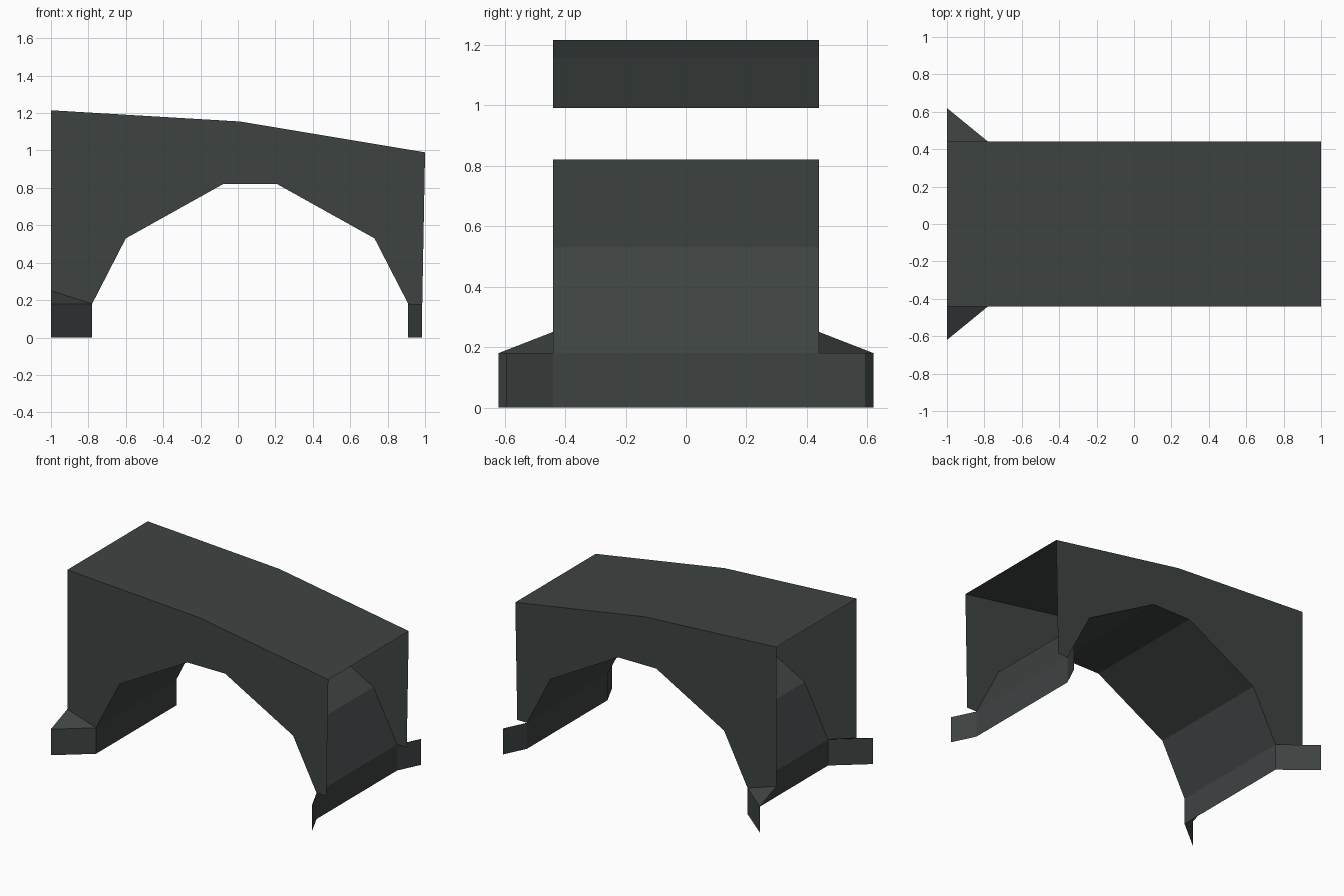
import bpy
import bmesh

cube = bpy.data.objects.get("Cube")
if cube:
    bpy.data.objects.remove(cube, do_unlink=True)

HALF = 0.44      # half width of the bridge
SPRING = 0.18    # height where the arch starts to curve

stone = bpy.data.materials.new("dark_grey_stone")
stone.use_nodes = True
colour = (0.048, 0.057, 0.055, 1)
stone.diffuse_color = colour
bsdf = next(n for n in stone.node_tree.nodes if n.type == "BSDF_PRINCIPLED")
bsdf.inputs["Base Color"].default_value = colour
bsdf.inputs["Roughness"].default_value = 0.8


def make_part(name, faces):
    """Build one open sheet from lists of corner points."""
    bm = bmesh.new()
    for corners in faces:
        bm.faces.new([bm.verts.new(c) for c in corners])
    bmesh.ops.remove_doubles(bm, verts=bm.verts, dist=0.0001)
    mesh = bpy.data.meshes.new(name)
    bm.to_mesh(mesh)
    bm.free()
    mesh.materials.append(stone)
    obj = bpy.data.objects.new(name, mesh)
    bpy.context.collection.objects.link(obj)
    return obj


def strip(name, profile):
    """Sweep an x-z profile across the width of the bridge."""
    make_part(name, [[(a[0], -HALF, a[1]), (b[0], -HALF, b[1]),
                      (b[0], HALF, b[1]), (a[0], HALF, a[1])]
                     for a, b in zip(profile, profile[1:])])


def both_sides(name, faces):
    """Make a front part and its mirrored back twin, both facing outward."""
    make_part("front_" + name, faces)
    make_part("back_" + name,
              [[(x, -y, z) for x, y, z in reversed(f)] for f in faces])


deck = [(-1, 1.215), (0.01, 1.155), (1, 0.99)]
arch = [(-0.78, SPRING), (-0.60, 0.53), (-0.08, 0.82),
        (0.21, 0.82), (0.73, 0.53), (0.91, SPRING)]
left_foot, right_foot = arch[0][0], arch[-1][0]

# Road deck and underside of the arch, with open ends
strip("deck", deck)
strip("arch_underside", [(right_foot, 0)] + arch[::-1] + [(left_foot, 0)])

# Side walls above the arch
outline = arch + [(0.985, SPRING)] + deck[::-1] + [(-1, 0.25)]
both_sides("wall", [[(x, -HALF, z) for x, z in outline]])

# Splayed footing with a sloping cap at the tall end
both_sides("tall_end_footing", [
    [(-1, -0.62, 0), (left_foot, -HALF, 0),
     (left_foot, -HALF, SPRING), (-1, -0.62, SPRING)],
    [(-1, -0.62, SPRING), (left_foot, -HALF, SPRING), (-1, -HALF, 0.25)],
])

# Plain splayed footing at the low end
both_sides("low_end_footing", [
    [(right_foot, -HALF, 0), (0.985, -0.595, 0),
     (0.985, -0.595, SPRING), (right_foot, -HALF, SPRING)],
])
